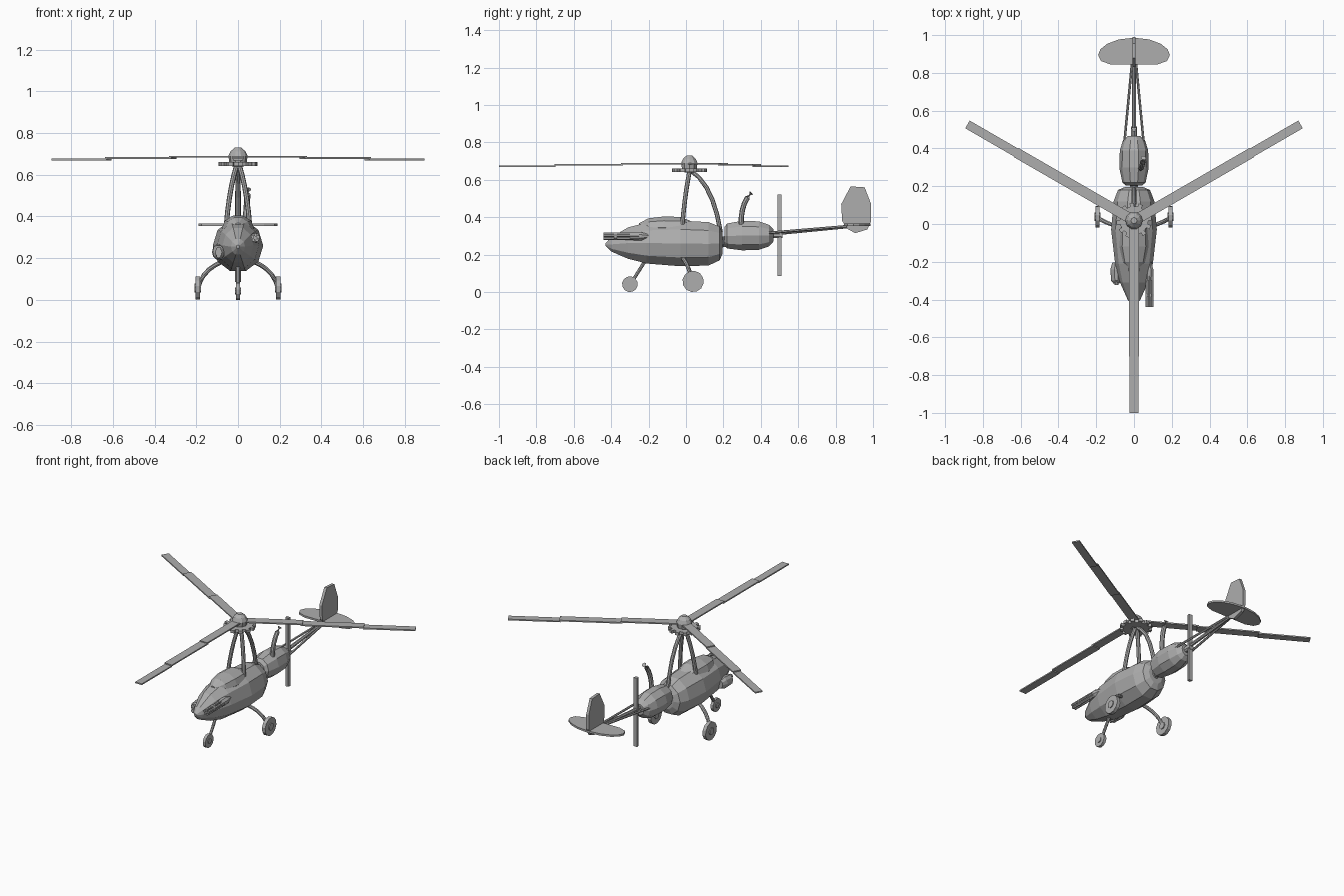
import bpy, bmesh, math
from mathutils import Vector, Matrix

if "Cube" in bpy.data.objects:
    bpy.data.objects.remove(bpy.data.objects["Cube"])

grey = bpy.data.materials.new("mid grey")
grey.diffuse_color = (0.42, 0.42, 0.42, 1)
grey.use_nodes = True
grey.node_tree.nodes["Principled BSDF"].inputs["Base Color"].default_value = grey.diffuse_color


def finish(name, bm):
    bmesh.ops.recalc_face_normals(bm, faces=bm.faces)
    me = bpy.data.meshes.new(name)
    bm.to_mesh(me)
    bm.free()
    me.materials.append(grey)
    ob = bpy.data.objects.new(name, me)
    bpy.context.collection.objects.link(ob)
    return ob


def skin(bm, rings):
    rows = [[bm.verts.new(p) for p in r] for r in rings]
    n = len(rows[0])
    for a, b in zip(rows, rows[1:]):
        for i in range(n):
            bm.faces.new((a[i], a[(i + 1) % n], b[(i + 1) % n], b[i]))
    bm.faces.new(rows[0])
    bm.faces.new(rows[-1][::-1])


def hull(name, stations, sides, x=0, turn=0.5):
    """Body along y from stations (y, centre z, half width, half height)."""
    bm = bmesh.new()
    rings = []
    for y, zc, rx, rz in stations:
        ang = [2 * math.pi * (i + turn) / sides for i in range(sides)]
        rings.append([(x + rx * math.sin(t), y, zc - rz * math.cos(t)) for t in ang])
    skin(bm, rings)
    return finish(name, bm)


def tube(name, pts, r, sides=6, r_end=None):
    """Round tube through a path, subdivided as a smooth curve."""
    pts = [Vector(p) for p in pts]
    if len(pts) == 3:  # quadratic bend through the middle point
        a, m, c = pts
        k = 2 * m - (a + c) / 2
        pts = [a * (1 - t) ** 2 + k * 2 * t * (1 - t) + c * t * t for t in [i / 5 for i in range(6)]]
    r_end = r if r_end is None else r_end
    rings = []
    for i, p in enumerate(pts):
        d = (pts[min(i + 1, len(pts) - 1)] - pts[max(i - 1, 0)]).normalized()
        u = d.cross(Vector((0.31, 0.17, 0.93)) if abs(d.z) < 0.8 else Vector((0, 1, 0))).normalized()
        v = d.cross(u)
        rad = r + (r_end - r) * i / (len(pts) - 1)
        rings.append([p + rad * (u * math.cos(t) + v * math.sin(t))
                      for t in [2 * math.pi * j / sides for j in range(sides)]])
    bm = bmesh.new()
    skin(bm, rings)
    return finish(name, bm)


def plate(name, outline, axis, centre, thick):
    """Flat outline extruded along x (points are y, z) or z (points are x, y)."""
    def at(p, o):
        return (o, p[0], p[1]) if axis == "x" else (p[0], p[1], o)
    bm = bmesh.new()
    skin(bm, [[at(p, centre - thick / 2) for p in outline], [at(p, centre + thick / 2) for p in outline]])
    return finish(name, bm)


def box(name, loc, size, rot=None):
    bm = bmesh.new()
    bmesh.ops.create_cube(bm, size=1)
    m = Matrix.Translation(loc) @ Matrix.Diagonal((*size, 1))
    bmesh.ops.transform(bm, matrix=(rot @ m) if rot else m, verts=bm.verts)
    return finish(name, bm)


# fuselage and canopy
hull("fuselage", [(-.43, .255, .008, .008), (-.40, .255, .034, .04), (-.31, .262, .074, .088),
                  (-.21, .262, .100, .115), (-.03, .26, .121, .128), (.12, .258, .108, .122),
                  (.18, .26, .085, .095), (.195, .262, .05, .06)], 10)
hull("canopy", [(-.25, .35, .02, .02), (-.20, .345, .06, .052), (-.12, .345, .077, .062),
                (-.03, .345, .075, .06), (.03, .345, .05, .035)], 10)

# engine nacelle with its coupling
hull("engine_coupling", [(.17, .265, .045, .045), (.20, .268, .022, .03), (.23, .28, .04, .04)], 8)
hull("engine", [(.205, .30, .045, .05), (.22, .30, .062, .07), (.30, .302, .078, .083),
                (.39, .302, .075, .08), (.445, .302, .058, .06), (.467, .303, .03, .035)], 10)
tube("propeller_shaft", [(0, .46, .303), (0, .515, .303)], .016, 8)
tube("exhaust_pipe", [(.035, .295, .36), (.042, .307, .46), (.05, .35, .53)], .014, 8)

# two-blade pusher propeller
for s in (1, -1):
    plate("propeller_blade", [(-.009, .49), (.009, .49), (.014, .51), (-.014, .51)], "z", .303 + s * .109, .218)

# tail boom, side braces and tail surfaces
tube("tail_boom", [(0, .45, .312), (0, .97, .36)], .012, 8, .009)
for s in (1, -1):
    tube("tail_brace", [(s * .052, .42, .315), (s * .01, .86, .352)], .007, 6)
plate("tail_fin", [(.835, .38), (.83, .47), (.88, .565), (.955, .56), (.99, .47), (.99, .38),
                   (.97, .335), (.905, .315), (.86, .34)], "x", 0, .018)
half = [(.125, .845), (.175, .863), (.19, .895), (.178, .925), (.14, .955), (.08, .977)]
plate("tailplane", half + [(0, .986)] + [(-x, y) for x, y in reversed(half)], "z", .36, .012)

# rotor pylon: front pair and rear leg
for s in (1, -1):
    tube("pylon_front_leg", [(s * .056, -.02, .36), (s * .036, -.002, .52), (s * .005, .02, .65)], .012, 8)
tube("pylon_rear_leg", [(0, .185, .32), (0, .125, .53), (0, .025, .65)], .012, 8)

# toothed swash ring
teeth = 12
ring = []
for i in range(teeth):
    for k, r in ((0, .094), (.5, .094), (.5, .076), (1, .076)):
        t = 2 * math.pi * (i + k) / teeth
        ring.append((r * math.cos(t), .018 + r * math.sin(t)))
plate("swash_ring", ring, "z", .652, .018)

# rotor hub
bm = bmesh.new()
hub = [(.64, .028), (.662, .042), (.69, .046), (.712, .036), (.73, .016)]
skin(bm, [[(r * math.cos(a), .018 + r * math.sin(a), z) for a in [math.pi * j / 5 for j in range(10)]]
          for z, r in hub])
finish("rotor_hub", bm)

# three stepped rotor blades
for k in range(3):
    rot = Matrix.Translation((0, .018, 0)) @ Matrix.Rotation(math.radians(30 + 120 * k), 4, "Z")
    for a, b, w, z in ((.03, .365, .054, .686), (.355, .72, .054, .68), (.715, 1.018, .047, .673)):
        box("rotor_blade", ((a + b) / 2, 0, z), (b - a, w, .008), rot)


def wheel(name, x, y, r, w):
    tube(name, [(x - w / 2, y, r), (x + w / 2, y, r)], r, 12)
    tube(name + "_hub", [(x - w * .75, y, r), (x + w * .75, y, r)], r * .4, 8)


# landing gear
for s in (1, -1):
    wheel("main_wheel", s * .193, .038, .057, .022)
    tube("main_gear_leg", [(s * .07, -.02, .185), (s * .15, .01, .135), (s * .193, .034, .055)], .011, 8)
wheel("nose_wheel", 0, -.30, .042, .018)
tube("nose_gear_leg", [(0, -.21, .18), (0, -.295, .045)], .009, 8)

# right-hand gun: housing and cluster of barrels
hull("gun_housing", [(-.30, .298, .022, .022), (-.24, .298, .024, .024), (-.20, .298, .012, .012)], 8, .08)
for i in range(5):
    t = 2 * math.pi * i / 5 + .3
    x, z = .083 + .014 * math.cos(t), .298 + .014 * math.sin(t)
    tube("gun_barrel", [(x, -.44, z), (x, -.25, z)], .008, 6)
hull("gun_clamp", [(-.385, .298, .022, .022), (-.37, .298, .022, .022)], 8, .083)

# left-hand sensor pod with two lenses
hull("sensor_pod", [(-.315, .228, .016, .02), (-.30, .228, .028, .034), (-.24, .23, .032, .038),
                    (-.205, .232, .022, .026)], 10, -.093)
for z in (.243, .213):
    tube("sensor_lens", [(-.093, -.322, z), (-.093, -.29, z)], .012, 8)
